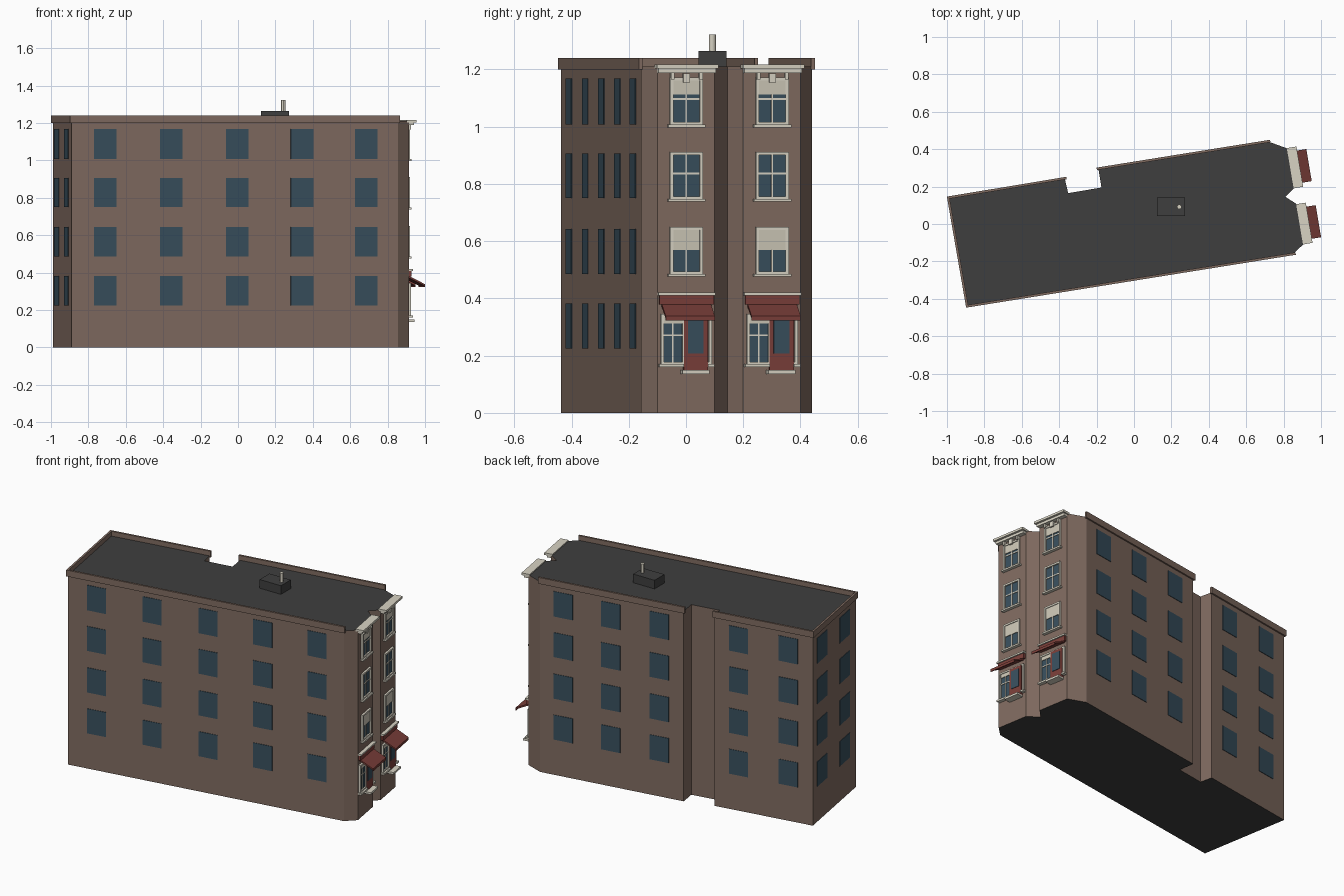
import bpy, bmesh, math
from mathutils import Matrix, Vector

if "Cube" in bpy.data.objects:
    bpy.data.objects.remove(bpy.data.objects["Cube"])


def material(name, r, g, b):
    m = bpy.data.materials.new(name)
    lin = [((c / 255 + 0.055) / 1.055) ** 2.4 for c in (r, g, b)]
    m.diffuse_color = (*lin, 1)
    m.use_nodes = True
    m.node_tree.nodes["Principled BSDF"].inputs["Base Color"].default_value = m.diffuse_color
    return m


BROWN = material("brown wall", 128, 107, 96)
ROOF = material("dark roof", 62, 62, 62)
GLASS = material("blue glass", 56, 79, 93)
CREAM = material("cream trim", 216, 211, 196)
RED = material("dark red", 122, 62, 57)
BLIND = material("window blind", 204, 198, 182)


def finish(name, bm, *mats):
    me = bpy.data.meshes.new(name)
    bm.to_mesh(me)
    bm.free()
    for m in mats:
        me.materials.append(m)
    ob = bpy.data.objects.new(name, me)
    bpy.context.collection.objects.link(ob)
    return ob


def prism(bm, pts, offset):
    """Close a flat outline and extrude it by an offset."""
    face = bm.faces.new([bm.verts.new(p) for p in pts])
    top = bmesh.ops.extrude_face_region(bm, geom=[face])["geom"]
    bmesh.ops.translate(bm, verts=[v for v in top if isinstance(v, bmesh.types.BMVert)], vec=offset)
    bmesh.ops.recalc_face_normals(bm, faces=bm.faces)


def wall_frame(p, q):
    """Matrix with origin at the wall middle: x along wall, -y outward."""
    p, q = Vector((*p, 0)), Vector((*q, 0))
    t = (q - p).normalized()
    m = Matrix((t, Vector((-t.y, t.x, 0)), Vector((0, 0, 1)))).transposed().to_4x4()
    m.translation = (p + q) / 2
    return m, (q - p).length


def boxes(name, frame, mat, specs):
    """Boxes on a wall: along (s0, s1), height (z0, z1), outward (d0, d1)."""
    bm = bmesh.new()
    for s0, s1, z0, z1, d0, d1 in specs:
        m = frame @ Matrix.Translation(((s0 + s1) / 2, -(d0 + d1) / 2, (z0 + z1) / 2))
        bmesh.ops.create_cube(bm, size=1, matrix=m @ Matrix.Diagonal((s1 - s0, d1 - d0, z1 - z0, 1)))
    return finish(name, bm, mat)


def border(s0, s1, z0, z1, w, d):
    """Four bars of a rectangular frame."""
    return [(s0, s0 + w, z0, z1, 0, d), (s1 - w, s1, z0, z1, 0, d),
            (s0 + w, s1 - w, z0, z0 + w, 0, d), (s0 + w, s1 - w, z1 - w, z1, 0, d)]


# Footprint, counter-clockwise from the front left corner
P = [(-0.89, -0.437), (0.855, -0.157), (0.914, -0.10), (0.88, 0.10), (0.81, 0.145),
     (0.864, 0.20), (0.83, 0.40), (0.72, 0.44), (-0.19, 0.294), (-0.174, 0.195),
     (-0.352, 0.165), (-0.37, 0.242), (-0.99, 0.139)]

# Main block with dark roof and underside
bm = bmesh.new()
prism(bm, [(x, y, 0) for x, y in P], (0, 0, 1.21))
for f in bm.faces:
    f.material_index = int(abs(f.normal.z) > 0.5)
finish("building_body", bm, BROWN, ROOF)

# Plain walls: parapet strip and window grid (window centres as wall fractions)
FLOORS = [(0.225, 0.382), (0.485, 0.643), (0.75, 0.906), (1.008, 1.168)]
plain_walls = [
    ("front", 0, 1, 0.122, [0.103, 0.305, 0.508, 0.706, 0.903]),
    ("back_main", 7, 8, 0.122, [0.162, 0.493, 0.83]),
    ("back_end", 11, 12, 0.122, [0.245, 0.75]),
    ("left", 12, 0, 0.135, [0.215, 0.735]),
]
for name, i, j, w, fractions in plain_walls:
    frame, length = wall_frame(P[i], P[j])
    h = length / 2
    boxes(name + "_parapet", frame, BROWN, [(-h - 0.009, h + 0.009, 1.20, 1.24, -0.004, 0.009)])
    boxes(name + "_windows", frame, GLASS,
          [((f - 0.5) * length - w / 2, (f - 0.5) * length + w / 2, z0, z1, -0.004, 0.003)
           for f in fractions for z0, z1 in FLOORS])

# Two identical decorated bays on the right end
for bay, (i, j) in {"near": (2, 3), "far": (5, 6)}.items():
    frame, _ = wall_frame(P[i], P[j])

    # Upper sash windows
    glass, trim, blinds = [], [], []
    for z0, z1, blind in [(0.483, 0.65, 0.07), (0.745, 0.912, 0), (1.005, 1.172, 0.05)]:
        trim += border(-0.058, 0.058, z0, z1, 0.011, 0.012)
        trim += [(-0.003, 0.003, z0, z1, 0, 0.007),
                 (-0.05, 0.05, z0 + 0.088, z0 + 0.095, 0, 0.007),
                 (-0.066, 0.066, z0 - 0.007, z0 + 0.003, 0, 0.02)]
        glass.append((-0.05, 0.05, z0 + 0.005, z1 - 0.005, -0.004, 0.003))
        if blind:
            blinds.append((-0.048, 0.048, z1 - 0.01 - blind, z1 - 0.008, 0, 0.0075))
    # Keystone and brackets below the cornice
    trim += [(-0.012, 0.012, 1.155, 1.186, 0, 0.018)]
    trim += [(s - 0.006, s + 0.006, 1.165, 1.19, 0, 0.02) for s in (-0.05, 0.05)]

    # Shop window beside the door
    trim += border(-0.09, 0.09, 0.168, 0.345, 0.01, 0.012)
    trim += [(-0.014, -0.008, 0.17, 0.34, 0, 0.012), (-0.05, -0.045, 0.17, 0.34, 0, 0.007),
             (-0.085, -0.01, 0.268, 0.274, 0, 0.007), (-0.098, -0.01, 0.16, 0.171, 0, 0.022),
             (0.075, 0.098, 0.16, 0.171, 0, 0.022)]
    glass.append((-0.083, -0.01, 0.175, 0.34, -0.004, 0.003))
    blinds.append((-0.08, -0.014, 0.312, 0.336, 0, 0.0075))
    boxes(bay + "_window_trim", frame, CREAM, trim)
    boxes(bay + "_window_glass", frame, GLASS, glass)
    boxes(bay + "_window_blinds", frame, BLIND, blinds)

    # Door with glass pane and projecting step
    boxes(bay + "_door", frame, RED, [(-0.01, 0.076, 0.148, 0.34, 0, 0.013)])
    boxes(bay + "_door_glass", frame, GLASS, [(0.004, 0.06, 0.208, 0.322, 0.01, 0.016)])
    boxes(bay + "_door_step", frame, CREAM, [(-0.02, 0.076, 0.136, 0.149, 0, 0.045)])

    # Shop fascia and its moulding
    boxes(bay + "_fascia", frame, RED, [(-0.096, 0.096, 0.378, 0.412, 0, 0.014)])
    boxes(bay + "_fascia_moulding", frame, CREAM, [(-0.101, 0.101, 0.41, 0.42, 0, 0.022)])

    # Sloping awning with front lip
    bm = bmesh.new()
    profile = [(0, 0.384), (0.09, 0.338), (0.09, 0.322), (0.085, 0.322), (0.085, 0.331), (0, 0.373)]
    prism(bm, [(-0.087, -d, z) for d, z in profile], (0.174, 0, 0))
    bm.transform(frame)
    finish(bay + "_awning", bm, RED)

    # Stepped roof cornice
    boxes(bay + "_cornice", frame, CREAM, [(-0.109, 0.109, 1.203, 1.217, -0.012, 0.04),
                                           (-0.102, 0.102, 1.188, 1.203, 0, 0.026)])

# Roof box and vent pipe
boxes("roof_box", Matrix.Identity(4), ROOF, [(0.122, 0.272, 1.20, 1.265, -0.142, -0.043)])
bm = bmesh.new()
bmesh.ops.create_cone(bm, cap_ends=True, segments=12, radius1=0.012, radius2=0.012, depth=0.07,
                      matrix=Matrix.Translation((0.242, 0.092, 1.288)))
pipe = finish("vent_pipe", bm, CREAM)
bpy.context.view_layer.objects.active = pipe
pipe.select_set(True)
bpy.ops.object.shade_smooth_by_angle()
